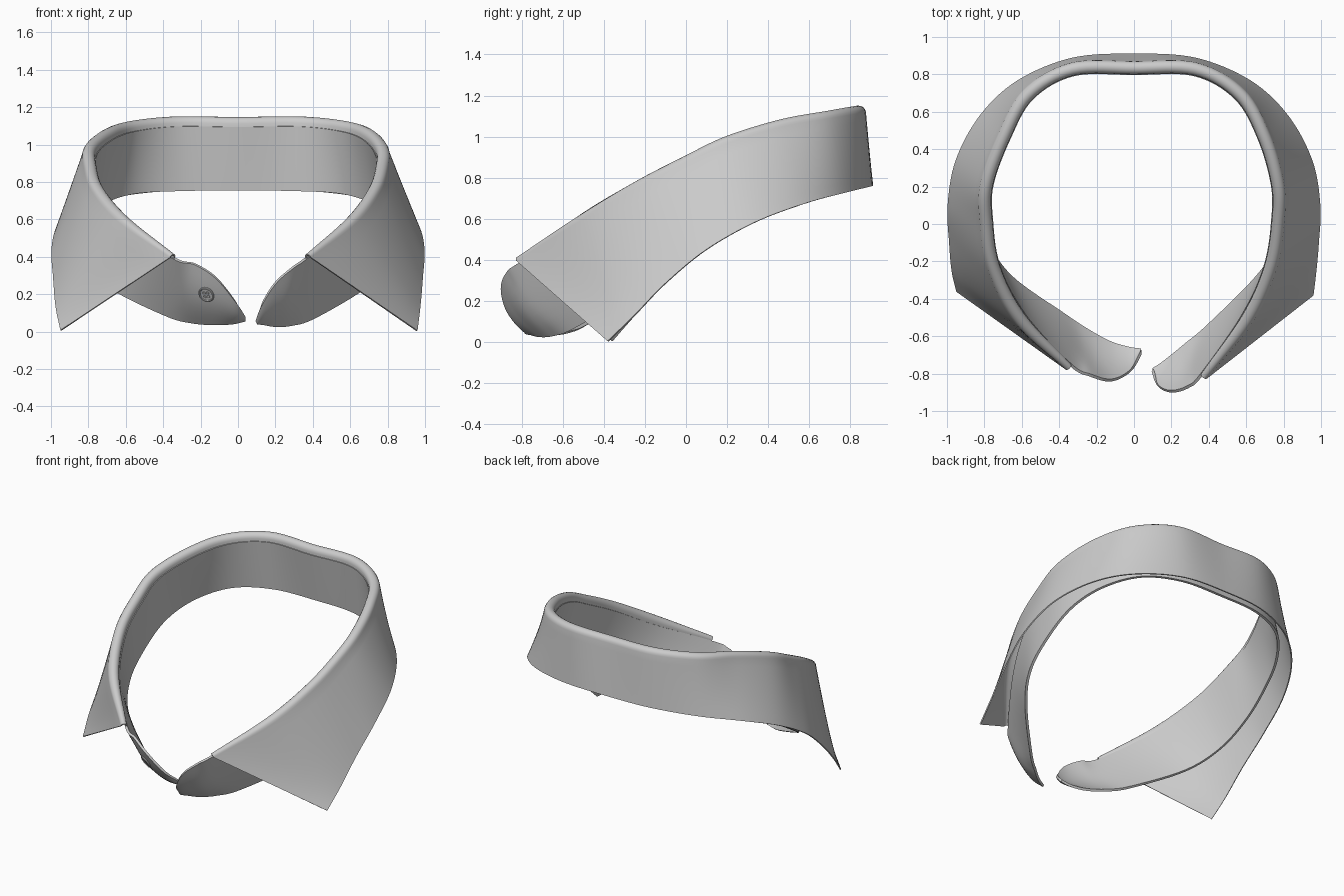
import bpy, bmesh, math
from mathutils import Vector as V

if "Cube" in bpy.data.objects:
    bpy.data.objects.remove(bpy.data.objects["Cube"])

# Half-collar stations, back centre to front: (fold ridge, leaf hem, stand hem)
HALF = [
    ((0, .835, 1.143), (0, .907, .76), (0, .858, .755)),
    ((.33, .828, 1.146), (.33, .885, .755), (.31, .845, .752)),
    ((.57, .69, 1.122), (.62, .765, .725), (.56, .74, .737)),
    ((.70, .46, 1.08), (.82, .58, .675), (.72, .55, .685)),
    ((.772, .20, 1.0), (.95, .34, .585), (.80, .34, .60)),
    ((.77, 0, .905), (.993, .10, .45), (.82, .13, .47)),
    ((.725, -.25, .775), (.985, -.10, .285), (.785, -.085, .34)),
    ((.60, -.52, .61), (.972, -.25, .13), (.66, -.28, .22)),
    ((.37, -.82, .41), (.957, -.38, .004), (.40, -.54, .07)),
]
LEFT_END = ((.345, -.77, .41), (.947, -.36, .006), (.38, -.48, .085))
# Front tabs of the stand: (top edge, bottom edge)
TAB_R = [((.29, -.87, .34), (.28, -.64, .035)), ((.20, -.895, .26), (.20, -.705, .03)),
         ((.13, -.865, .15), (.14, -.75, .04)), ((.10, -.785, .06), (.10, -.775, .045))]
TAB_L = [((.23, -.81, .36), (.25, -.565, .05)), ((.12, -.835, .29), (.13, -.63, .04)),
         ((.02, -.785, .17), (.03, -.66, .045)), ((-.037, -.69, .08), (-.038, -.67, .06))]


def mirror(station):
    return tuple((-p[0], p[1], p[2]) for p in station)


def spline(pts, sub=8):
    """Catmull-Rom through the control points."""
    ext = [2 * pts[0] - pts[1]] + pts + [2 * pts[-1] - pts[-2]]
    out = []
    for i in range(1, len(ext) - 2):
        a, b, c, d = ext[i - 1:i + 3]
        for k in range(sub):
            t = k / sub
            out.append(.5 * (2 * b + (c - a) * t + (2 * a - 5 * b + 4 * c - d) * t * t
                             + (3 * b - a - 3 * c + d) * t ** 3))
    return out + [pts[-1]]


def loft(name, sections, thick):
    """Skin a cloth sheet over equal-length cross-sections and thicken it."""
    cols = [spline(list(c)) for c in zip(*sections)]
    bm = bmesh.new()
    grid = [[bm.verts.new(p) for p in c] for c in cols]
    for a, b in zip(grid, grid[1:]):
        for i in range(len(a) - 1):
            bm.faces.new((a[i], a[i + 1], b[i + 1], b[i]))
    bmesh.ops.recalc_face_normals(bm, faces=bm.faces)
    me = bpy.data.meshes.new(name)
    bm.to_mesh(me)
    bm.free()
    ob = bpy.data.objects.new(name, me)
    bpy.context.collection.objects.link(ob)
    m = ob.modifiers.new("thickness", 'SOLIDIFY')
    m.thickness, m.offset = thick, 0
    smooth(ob, m.name)
    return cols


def smooth(ob, modifier=None):
    bpy.ops.object.select_all(action='DESELECT')
    ob.select_set(True)
    bpy.context.view_layer.objects.active = ob
    if modifier:
        bpy.ops.object.modifier_apply(modifier=modifier)
    bpy.ops.object.shade_smooth_by_angle(angle=math.radians(40))


stations = [mirror(LEFT_END)] + [mirror(s) for s in HALF[-2:0:-1]] + HALF
stations = [tuple(V(p) for p in s) for s in stations]
n = len(stations)
for i in (2, 3, 4):  # the left fold sits slightly further out
    stations[i][0].x -= .02

# Cross-sections: rolled fold then leaf outside, straight stand inside
leaf, stand = [], []
for i, (f, hem, base) in enumerate(stations):
    tan = (stations[min(i + 1, n - 1)][0] - stations[max(i - 1, 0)][0]).normalized()
    out = V((-tan.y, tan.x, 0)).normalized()
    up = tan.cross(out)
    if up.z < 0:
        up = -up
    end = i in (0, n - 1)
    r = .016 if end else .031
    c = f - up * r
    roll = [c + r * (math.cos(a) * out + math.sin(a) * up)
            for a in (math.pi * (1 - k / 8) for k in range(9))]
    inner = roll[0] - up * (.005 if end else .018)
    leaf.append([inner] + roll + [roll[-1].lerp(hem, k / 8) for k in range(1, 9)])
    stand.append([inner.lerp(base, k / 8) for k in range(9)])


def tab(pairs):
    rows = []
    for top, bot in pairs:
        top, bot = V(top), V(bot)
        bulge = V((0, -.06, -.04)) * (top - bot).length
        rows.append([top.lerp(bot, k / 8) + bulge * math.sin(math.pi * k / 8) for k in range(9)])
    return rows


loft("collar_leaf", leaf, .008)
cols = loft("collar_stand", tab([mirror(s) for s in TAB_L[::-1]]) + stand + tab(TAB_R), .016)

# Button sewn on the left tab, aligned to the cloth
ci, ri = min(((c, r) for c in range(1, 8) for r in range(1, 40)),
             key=lambda q: (cols[q[0]][q[1]].x + .17) ** 2 + (cols[q[0]][q[1]].z - .2) ** 2)
pos = cols[ci][ri]
nor = (cols[ci][ri + 1] - cols[ci][ri - 1]).cross(cols[ci + 1][ri] - cols[ci - 1][ri]).normalized()
if nor.y > 0:
    nor = -nor
rot = nor.to_track_quat('Z', 'Y')


def place(name, offset):
    ob = bpy.context.object
    ob.name = name
    ob.rotation_euler = rot.to_euler()
    ob.location = pos + rot @ V(offset)
    smooth(ob)


bpy.ops.mesh.primitive_cylinder_add(vertices=32, radius=.042, depth=.010)
place("button_disc", (0, 0, .008))
bpy.ops.mesh.primitive_torus_add(major_radius=.039, minor_radius=.006, major_segments=32, minor_segments=8)
place("button_rim", (0, 0, .011))
for sx in (-1, 1):
    for sy in (-1, 1):
        bpy.ops.mesh.primitive_torus_add(major_radius=.007, minor_radius=.002,
                                         major_segments=12, minor_segments=6)
        place("button_eyelet", (sx * .011, sy * .011, .013))
